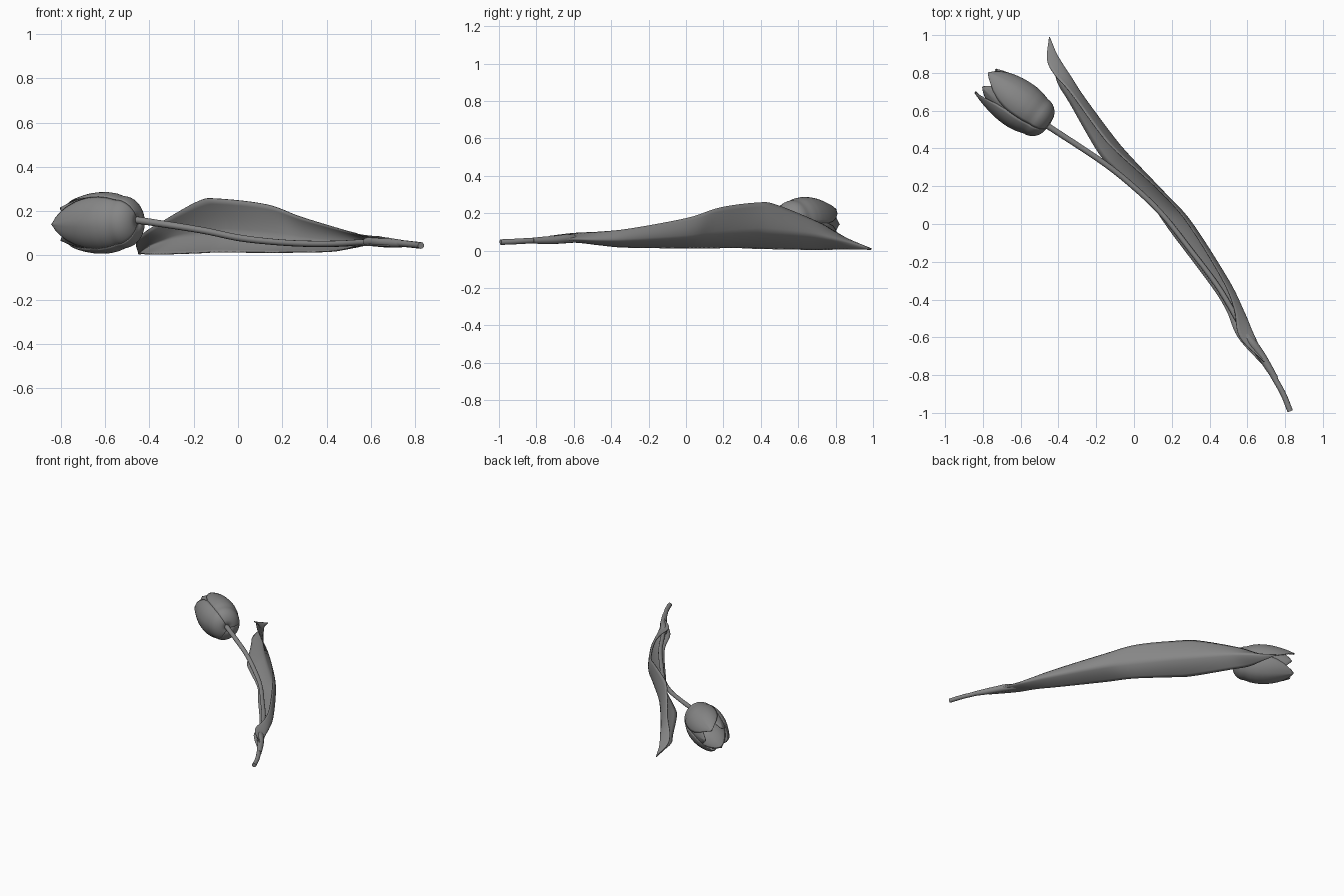
import bpy, math
from mathutils import Vector

if "Cube" in bpy.data.objects:
    bpy.data.objects.remove(bpy.data.objects["Cube"])

# Dark grey for the whole plant
grey = bpy.data.materials.new("dark_grey")
grey.diffuse_color = (.24, .24, .24, 1)
grey.use_nodes = True
grey.node_tree.nodes["Principled BSDF"].inputs["Base Color"].default_value = grey.diffuse_color


def spline(pts, t):
    """Catmull-Rom point at t in 0..1 through pts (any tuple size)."""
    n = len(pts) - 1
    f = min(max(t, 0), 1) * n
    i = min(int(f), n - 1)
    f -= i
    p1, p2 = Vector(pts[i]), Vector(pts[i + 1])
    p0 = Vector(pts[i - 1]) if i > 0 else 2 * p1 - p2
    p3 = Vector(pts[i + 2]) if i + 2 <= n else 2 * p2 - p1
    return 0.5 * (2 * p1 + (p2 - p0) * f + (2 * p0 - 5 * p1 + 4 * p2 - p3) * f ** 2
                  + (3 * p1 - p0 - 3 * p2 + p3) * f ** 3)


def lerp_table(table, u):
    for (a, x), (b, y) in zip(table, table[1:]):
        if u <= b:
            return x + (y - x) * (u - a) / (b - a)
    return table[-1][1]


def sheet(name, rows, thickness):
    """Smooth thin surface from a grid of points."""
    n = len(rows[0])
    verts = [p for r in rows for p in r]
    faces = [(i * n + j, i * n + j + 1, (i + 1) * n + j + 1, (i + 1) * n + j)
             for i in range(len(rows) - 1) for j in range(n - 1)]
    me = bpy.data.meshes.new(name)
    me.from_pydata(verts, [], faces)
    me.shade_smooth()
    me.materials.append(grey)
    ob = bpy.data.objects.new(name, me)
    bpy.context.collection.objects.link(ob)
    m = ob.modifiers.new("thickness", 'SOLIDIFY')
    m.thickness = thickness
    m.offset = 0


def tube(name, pts, steps):
    """Round tube through (x, y, z, radius) points."""
    cu = bpy.data.curves.new(name, 'CURVE')
    cu.dimensions = '3D'
    cu.bevel_depth = 1.0
    cu.bevel_resolution = 4
    cu.use_fill_caps = True
    cu.materials.append(grey)
    sp = cu.splines.new('POLY')
    sp.points.add(steps)
    for i in range(steps + 1):
        x, y, z, r = spline(pts, i / steps)
        sp.points[i].co = (x, y, z, 1)
        sp.points[i].radius = r
    sp.use_smooth = True
    bpy.context.collection.objects.link(bpy.data.objects.new(name, cu))


# Stem, with the leaf sheath wrapped round its lower part
tube("stem", [(-.48, .535, .16, .018), (-.44, .508, .157, .016), (-.17, .33, .115, .015),
              (0, .195, .08, .015), (.15, .05, .062, .014), (.3, -.14, .053, .014),
              (.45, -.34, .053, .014), (.58, -.56, .06, .014), (.67, -.69, .058, .015),
              (.74, -.81, .054, .015), (.79, -.9, .049, .015), (.827, -.991, .045, .015)], 60)
tube("leaf_sheath", [(.58, -.57, .062, .018), (.625, -.63, .064, .024), (.67, -.69, .058, .022),
                     (.71, -.755, .055, .02), (.75, -.82, .053, .0155)], 16)

# Leaf: each section is top edge, outer fold, lower edge; it closes over the stem at the base
leaf = [
    ((-.45, .99, .01), (-.448, .99, .008), (-.45, .988, .006)),
    ((-.46, .87, .06), (-.405, .89, .04), (-.43, .87, .008)),
    ((-.42, .79, .105), (-.335, .78, .065), (-.405, .75, .006)),
    ((-.34, .70, .155), (-.26, .665, .085), (-.34, .64, .006)),
    ((-.18, .48, .245), (-.10, .45, .10), (-.19, .38, .011)),
    ((-.09, .38, .256), (-.01, .345, .10), (-.10, .28, .015)),
    ((.13, .18, .23), (.18, .14, .085), (.09, .10, .014)),
    ((.28, .01, .175), (.305, .0, .07), (.20, -.05, .014)),
    ((.465, -.29, .118), (.50, -.30, .055), (.41, -.33, .018)),
    ((.53, -.45, .10), (.58, -.46, .055), (.49, -.46, .03)),
    ((.56, -.60, .092), (.635, -.59, .06), (.55, -.60, .045)),
    ((.69, -.73, .077), (.712, -.745, .057), (.68, -.745, .042)),
]
rows = []
for i in range(67):
    T, K, L = (spline([s[k] for s in leaf], i / 66) for k in range(3))
    C = 2 * K - (T + L) / 2
    row = []
    for j in range(15):
        v = j / 14
        curve = T * (1 - v) ** 2 + C * 2 * v * (1 - v) + L * v * v
        fold = T.lerp(K, 2 * v) if v < .5 else K.lerp(L, 2 * v - 1)
        row.append(curve.lerp(fold, .35))
    rows.append(row)
sheet("leaf", rows, .005)

# Flower: three outer and three inner cupped petals round a tilted axis
base = Vector((-.452, .523, .153))
axis = Vector((-.815, .58, -.03)).normalized()
side = Vector((-.58, -.815, 0)).normalized()
up = side.cross(axis)
if up.z < 0:
    up = -up
belly = [(.2, .116), (.3, .13), (.4, .137), (.5, .138), (.6, .135),
         (.7, .128), (.8, .118), (.9, .106), (1, .09)]
width = [(0, 1), (.55, 1), (.7, .9), (.82, .7), (.92, .42), (.97, .22), (1, .02)]


def cup_radius(u):
    """Blunt rounded base, then the swelling belly."""
    if u < .2:
        return .012 + .104 * math.sqrt(1 - (1 - u / .2) ** 2) ** .9
    return lerp_table(belly, u)


def petal(name, angle, scale, length, half):
    rows = []
    for i in range(29):
        u = (i / 28) ** 1.3
        r = cup_radius(u) * scale
        w = half * lerp_table(width, u)
        row = []
        for j in range(17):
            v = j / 8 - 1
            a = angle + w * v
            rr = r * (1 - .07 * v * v * u + .02 * max(0, 1 - abs(v) * 5) * u)
            row.append(base + axis * (u * length) + side * (.94 * rr * math.cos(a))
                       + up * (rr * math.sin(a)))
        rows.append(row)
    sheet(name, rows, .005)


for k in range(3):
    a = math.radians(120 * k)
    petal(f"outer_petal_{k + 1}", a, 1.0, .418, math.radians(60))
    petal(f"inner_petal_{k + 1}", a + math.pi / 3, .93, .40, math.radians(56))
